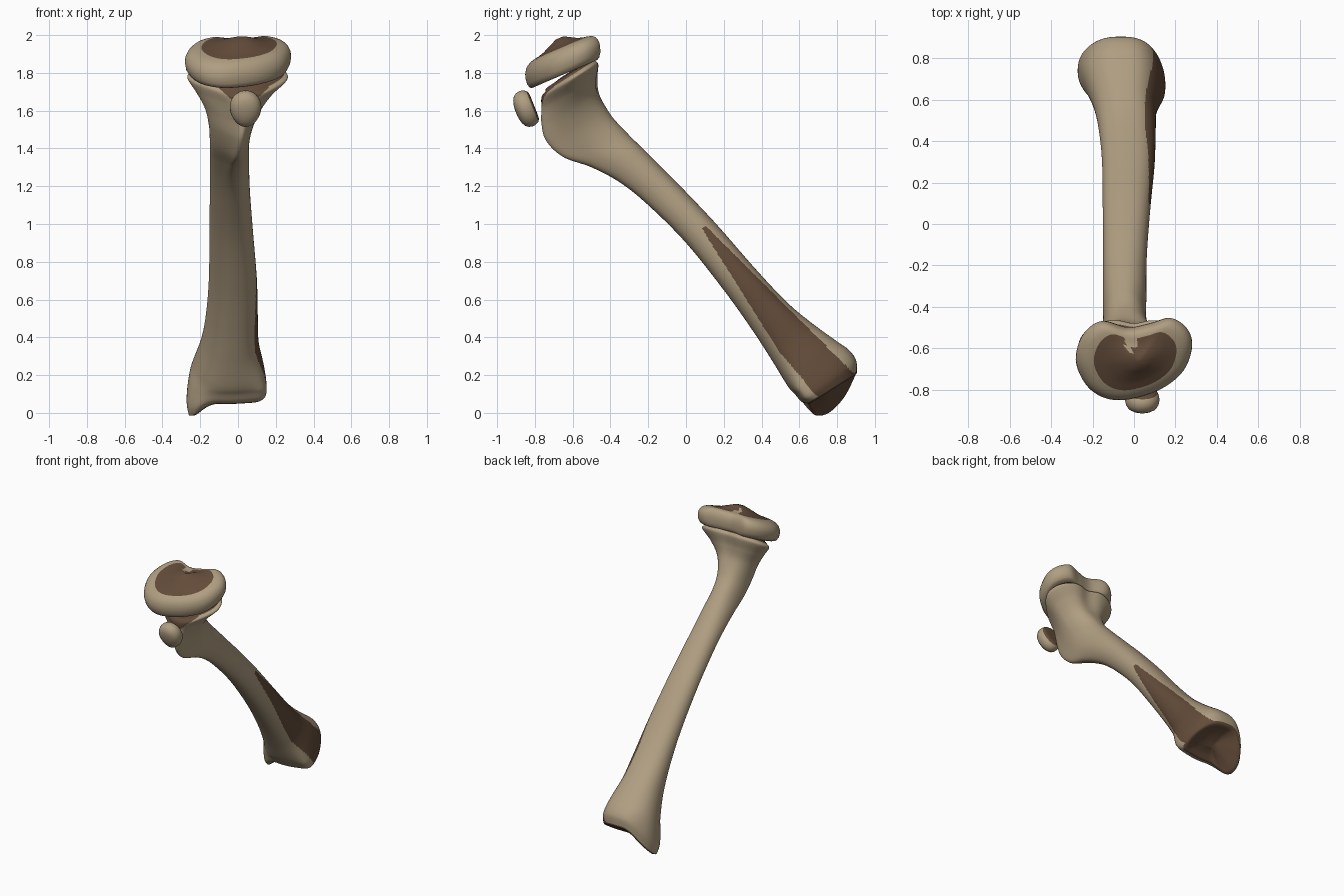
import bpy, bmesh, math
from mathutils import Vector as V

if "Cube" in bpy.data.objects:
    bpy.data.objects.remove(bpy.data.objects["Cube"])


def material(name, col):
    m = bpy.data.materials.new(name)
    m.diffuse_color = (*col, 1)
    m.use_nodes = True
    m.node_tree.nodes["Principled BSDF"].inputs["Base Color"].default_value = m.diffuse_color
    return m


BONE = material("bone_tan", (0.43, 0.34, 0.22))
BROWN = material("raw_brown", (0.125, 0.072, 0.042))


def spline(a, b, c, d, t):
    return [0.5 * (2 * q + (r - p) * t + (2 * p - 5 * q + 4 * r - s) * t * t
                   + (3 * q - p - 3 * r + s) * t ** 3) for p, q, r, s in zip(a, b, c, d)]


def smooth(x, lo, hi):
    t = max(0, min(1, (x - lo) / (hi - lo)))
    return t * t * (3 - 2 * t)


def loft(name, rings, is_brown):
    """Skin closed rings, cap both ends with fans, colour faces by rule(centre, row)."""
    bm = bmesh.new()
    rows = [[bm.verts.new(p) for p in r] for r in rings]
    n = len(rows[0])
    ends = [bm.verts.new(sum(rings[i], V()) / n) for i in (0, -1)]

    def face(vs, row):
        f = bm.faces.new(vs)
        f.smooth = True
        f.material_index = int(is_brown(f.calc_center_median(), row))
    for i in range(len(rows) - 1):
        for j in range(n):
            k = (j + 1) % n
            face((rows[i][j], rows[i][k], rows[i + 1][k], rows[i + 1][j]), i)
    for j in range(n):
        k = (j + 1) % n
        face((ends[0], rows[0][k], rows[0][j]), -1)
        face((ends[1], rows[-1][j], rows[-1][k]), len(rows))
    bmesh.ops.recalc_face_normals(bm, faces=bm.faces)
    me = bpy.data.meshes.new(name)
    bm.to_mesh(me)
    bm.free()
    me.materials.append(BONE)
    me.materials.append(BROWN)
    ob = bpy.data.objects.new(name, me)
    bpy.context.collection.objects.link(ob)
    return ob


def shrink(ring, scale, offset):
    c = sum(ring, V()) / len(ring)
    return [c + (p - c) * scale + offset for p in ring]


# --- Shaft: front y,z / back y,z / x range / narrowing of the front edge
SECTIONS = [
    (-0.745, 1.70, -0.475, 1.87, -0.25, 0.245, 0.40),
    (-0.765, 1.67, -0.455, 1.85, -0.27, 0.264, 0.45),
    (-0.765, 1.61, -0.46, 1.77, -0.225, 0.19, 0.55),
    (-0.765, 1.53, -0.45, 1.68, -0.178, 0.125, 0.65),
    (-0.74, 1.44, -0.40, 1.58, -0.155, 0.08, 0.65),
    (-0.65, 1.355, -0.32, 1.49, -0.15, 0.06, 0.60),
    (-0.50, 1.30, -0.22, 1.39, -0.15, 0.06, 0.45),
    (-0.35, 1.22, -0.12, 1.29, -0.15, 0.06, 0.35),
    (-0.20, 1.10, -0.02, 1.19, -0.15, 0.065, 0.30),
    (0.00, 0.90, 0.16, 1.00, -0.152, 0.08, 0.25),
    (0.20, 0.65, 0.37, 0.76, -0.155, 0.10, 0.20),
    (0.35, 0.44, 0.53, 0.59, -0.17, 0.105, 0.15),
    (0.46, 0.27, 0.66, 0.48, -0.195, 0.11, 0.10),
    (0.54, 0.14, 0.79, 0.385, -0.235, 0.14, 0.05),
    (0.58, 0.095, 0.86, 0.335, -0.26, 0.15, 0.0),
    (0.61, 0.06, 0.90, 0.28, -0.272, 0.15, 0.0),
    (0.645, 0.05, 0.905, 0.215, -0.262, 0.135, 0.0)]
SEG, STEP = 144, 14


def section_ring(s, at):
    fy, fz, by, bz, x0, x1, k = s
    ring = []
    for j in range(SEG):
        a = 2 * math.pi * j / SEG
        c, sn = math.cos(a), math.sin(a)
        e = 0.85                                     # slightly squared oval
        c = math.copysign(abs(c) ** e, c)
        sn = math.copysign(abs(sn) ** e, sn)
        front = smooth(-c, -0.2, 1)
        x = (x0 + x1) / 2 + (x1 - x0) / 2 * sn * (1 - k * front) + 0.08 * k * front
        w = smooth(-x, 0.10, 0.24) * smooth(at, 13, 16) * (1 - 0.75 * c * c)
        # dip between the rear lobes at the top, outer flange swung forward at the bottom
        c -= 0.16 * smooth(c, 0, 1) * smooth(fz, 1.45, 1.66) * math.exp(-(x / 0.07) ** 2)
        c -= 0.5 * max(sn, 0) * (1 - c * c) * smooth(at, 11, 14)
        # inner ankle point hangs lower
        ring.append(V((x, (fy + by) / 2 + (by - fy) / 2 * c - 0.02 * w,
                       (fz + bz) / 2 + (bz - fz) / 2 * c - 0.13 * w)))
    return ring


rings, last = [], len(SECTIONS) - 1
for i in range(last):
    q = [SECTIONS[max(0, min(last, i + d))] for d in (-1, 0, 1, 2)]
    for t in range(STEP):
        rings.append(section_ring(spline(*q, t / STEP), i + t / STEP))
rings.append(section_ring(SECTIONS[-1], last))
up = V((0, -0.55, 0.83))
top_caps = [shrink(rings[0], s, up * h) for s, h in ((0.3, 0.02), (0.6, 0.015), (0.85, 0.015), (0.95, 0.01))]
end_caps = [shrink(rings[-1], s, V((0, -0.5, 0.85)) * h)
            for s, h in ((0.95, -0.006), (0.85, 0.0), (0.7, 0.012), (0.45, 0.025), (0.2, 0.03))]
first_side, last_side = len(top_caps), len(top_caps) + len(rings)


def shaft_brown(p, row):
    if row < first_side or row >= last_side - 3:     # raw ends
        return True
    if p.y < -0.7 and p.z > 1.62 and abs(p.x - 0.03) < (p.z - 1.6) * 1.1:
        return True                                  # patch behind the knob
    s = 0.65 * (p.y - 0.1) - 0.76 * (p.z - 0.98)     # long wedge on the outer side
    n = 0.76 * (p.y - 0.1) + 0.65 * (p.z - 0.98)
    return s > 0 and p.x > -0.03 and -0.015 - 0.15 * min(s, 0.75) < n < 0.01 + 0.08 * s


loft("shin_shaft", top_caps + rings + end_caps, shaft_brown)

# --- Kidney-shaped joint plate, tilted to the front
OUTLINE = [(-0.28, -0.67), (-0.25, -0.54), (-0.16, -0.47), (-0.03, -0.50), (0.08, -0.48), (0.18, -0.455),
           (0.26, -0.51), (0.28, -0.60), (0.23, -0.72), (0.10, -0.81), (-0.08, -0.85), (-0.21, -0.80)]
outline = []
for i in range(12):
    q = [OUTLINE[(i + d) % 12] for d in (-1, 0, 1, 2)]
    outline += [spline(*q, t / 8) for t in range(8)]
PROFILE = [(0.3, -0.05), (0.6, -0.053), (0.78, -0.06), (0.87, -0.062), (0.93, -0.055), (0.98, -0.032), (1.0, 0.0),
           (0.99, 0.022), (0.95, 0.045), (0.89, 0.06), (0.81, 0.07), (0.71, 0.076),
           (0.6, 0.08), (0.45, 0.09), (0.25, 0.112), (0.1, 0.128)]


def plate_ring(scale, h):
    ring = []
    for x, y in outline:
        px, py = 0.02 + (x - 0.02) * scale, -0.65 + (y + 0.65) * scale
        ring.append(V((px, py - 0.15 * h, 1.857 + 0.43 * (py + 0.65) + h)))
    return ring


def plate_brown(p, row):
    notch = p.y > -0.61 and abs(p.x + 0.01) < 0.03
    return row < 2 or (row >= 11 and not notch)


loft("joint_plate", [plate_ring(*p) for p in PROFILE], plate_brown)

# --- Small loose knob in front, raw on the side facing the shaft
axis, long_dir = V((0, -0.93, -0.37)), V((0, -0.37, 0.93))
KNOB = [(0.3, -0.045), (0.55, -0.046), (0.75, -0.044), (0.88, -0.035), (0.97, -0.018), (1.0, 0.0),
        (0.95, 0.02), (0.84, 0.036), (0.65, 0.047), (0.4, 0.054), (0.15, 0.057)]
knob = []
for s, h in KNOB:
    ring = []
    for j in range(48):
        a = 2 * math.pi * j / 48
        wide = 0.083 * (1 + 0.1 * math.sin(a))
        ring.append(V((0.04, -0.847, 1.61)) + axis * h
                    + V((math.cos(a) * wide * s, 0, 0)) + long_dir * (0.1 * math.sin(a) * s))
    knob.append(ring)
loft("front_knob", knob, lambda p, row: row < 3)
